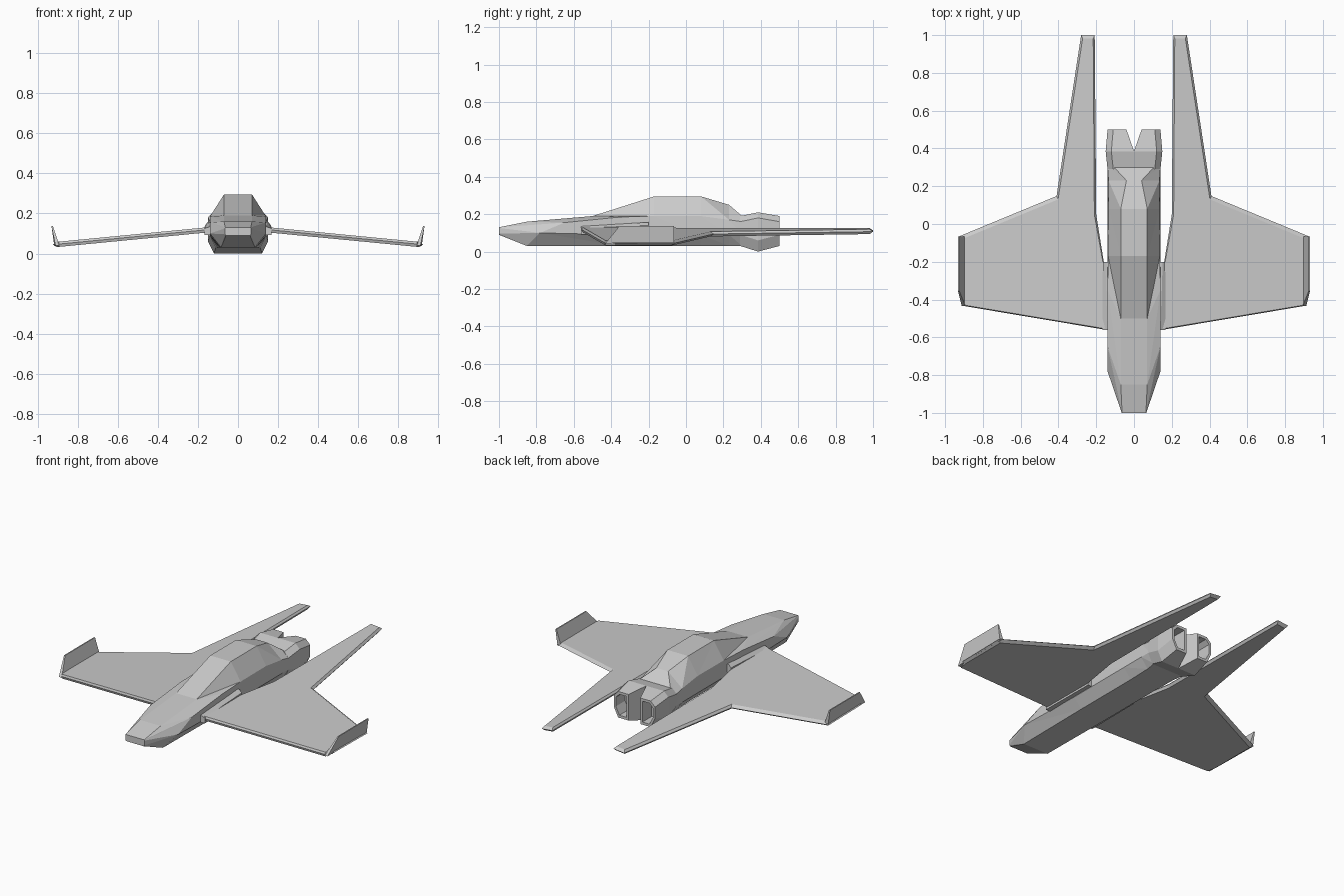
import bpy, bmesh

if "Cube" in bpy.data.objects:
    bpy.data.objects.remove(bpy.data.objects["Cube"])


def finish(name, bm):
    """Turn a right-hand half into a mirrored, flat-shaded object."""
    bmesh.ops.recalc_face_normals(bm, faces=bm.faces)
    mesh = bpy.data.meshes.new(name)
    bm.to_mesh(mesh)
    bm.free()
    obj = bpy.data.objects.new(name, mesh)
    bpy.context.collection.objects.link(obj)
    mod = obj.modifiers.new("mirror", 'MIRROR')
    mod.use_axis = (True, False, False)
    mod.merge_threshold = 0.0005
    return obj


def loft(name, rings, closed=True, split=False):
    """Skin a list of equal-length point rings and cap both ends."""
    bm = bmesh.new()
    rows = [[bm.verts.new(p) for p in ring] for ring in rings]
    n = len(rows[0])
    for a, b in zip(rows, rows[1:]):
        for i in range(n if closed else n - 1):
            j = (i + 1) % n
            if split:
                bm.faces.new((a[i], a[j], b[j]))
                bm.faces.new((a[i], b[j], b[i]))
            else:
                bm.faces.new((a[i], a[j], b[j], b[i]))
    bm.faces.new(rows[0])
    bm.faces.new(rows[-1][::-1])
    return finish(name, bm)


# Fuselage with raised spine: (top, shoulder, lower side, keel) edge stations
stations = [
    ((.063, -1, .13), (.065, -1, .126), (.065, -1, .096), (.06, -1, .09)),
    ((.07, -.85, .16), (.14, -.65, .155), (.14, -.78, .10), (.085, -.85, .03)),
    ((.07, -.5, .19), (.14, -.35, .185), (.14, -.35, .09), (.09, -.35, .03)),
    ((.07, -.17, .295), (.137, -.17, .19), (.14, -.17, .09), (.09, -.17, .03)),
    ((.07, .08, .295), (.135, .08, .19), (.14, .08, .09), (.09, .08, .03)),
    ((.04, .23, .25), (.135, .23, .17), (.14, .23, .09), (.095, .23, .03)),
    ((.105, .3, .19), (.14, .3, .16), (.14, .3, .09), (.105, .3, .03)),
]
rings = [[(0, s[0][1], s[0][2]), *s, (0, s[3][1], s[3][2])] for s in stations]
loft("fuselage", rings, closed=False, split=True)


# Twin engine nozzles, hollow at the back
def nozzle(y, xi, xo, zb, zt, c=.03):
    return [(xi, y, zt), (xo - c, y, zt), (xo, y, zt - c),
            (xo, y, zb + c * 2), (xo - c, y, zb), (xi, y, zb)]


loft("engine_nozzle", [
    nozzle(.29, 0, .14, .03, .19),
    nozzle(.385, 0, .15, 0, .21),
    nozzle(.5, .04, .14, .03, .19),
    nozzle(.5, .054, .126, .046, .174, .024),
    nozzle(.41, .054, .126, .046, .174, .024),
])

# Wing with long tail boom: full outline and bevelled outline
outline = [(.12, -.565), (.895, -.435), (.92, -.38), (.925, -.065), (.41, .148),
           (.28, 1), (.208, 1), (.2, .05), (.16, -.2), (.12, -.2)]
bevelled = [(.12, -.56), (.895, -.43), (.905, -.38), (.905, -.078), (.402, .13),
            (.272, .982), (.216, .982), (.21, .05), (.165, -.2), (.12, -.2)]


def wing_ring(points, drop):
    return [(x, y, .13 - .097 * (x - .165) - drop) for x, y in points]


loft("wing", [wing_ring(bevelled, 0), wing_ring(outline, .012),
              wing_ring(bevelled, .026)])

# Upswept winglet
loft("winglet", [
    [(.892, -.435, .04), (.912, -.435, .04), (.918, -.065, .04), (.892, -.065, .04)],
    [(.925, -.355, .137), (.932, -.355, .137), (.932, -.065, .137), (.925, -.065, .137)],
])

# Wing root fairing
loft("wing_root_fairing", [
    [(.12, -.562, .092), (.168, -.562, .092), (.168, -.562, .125), (.14, -.562, .135), (.12, -.562, .135)],
    [(.12, -.2, .092), (.165, -.2, .092), (.165, -.2, .14), (.152, -.2, .157), (.12, -.2, .157)],
])
